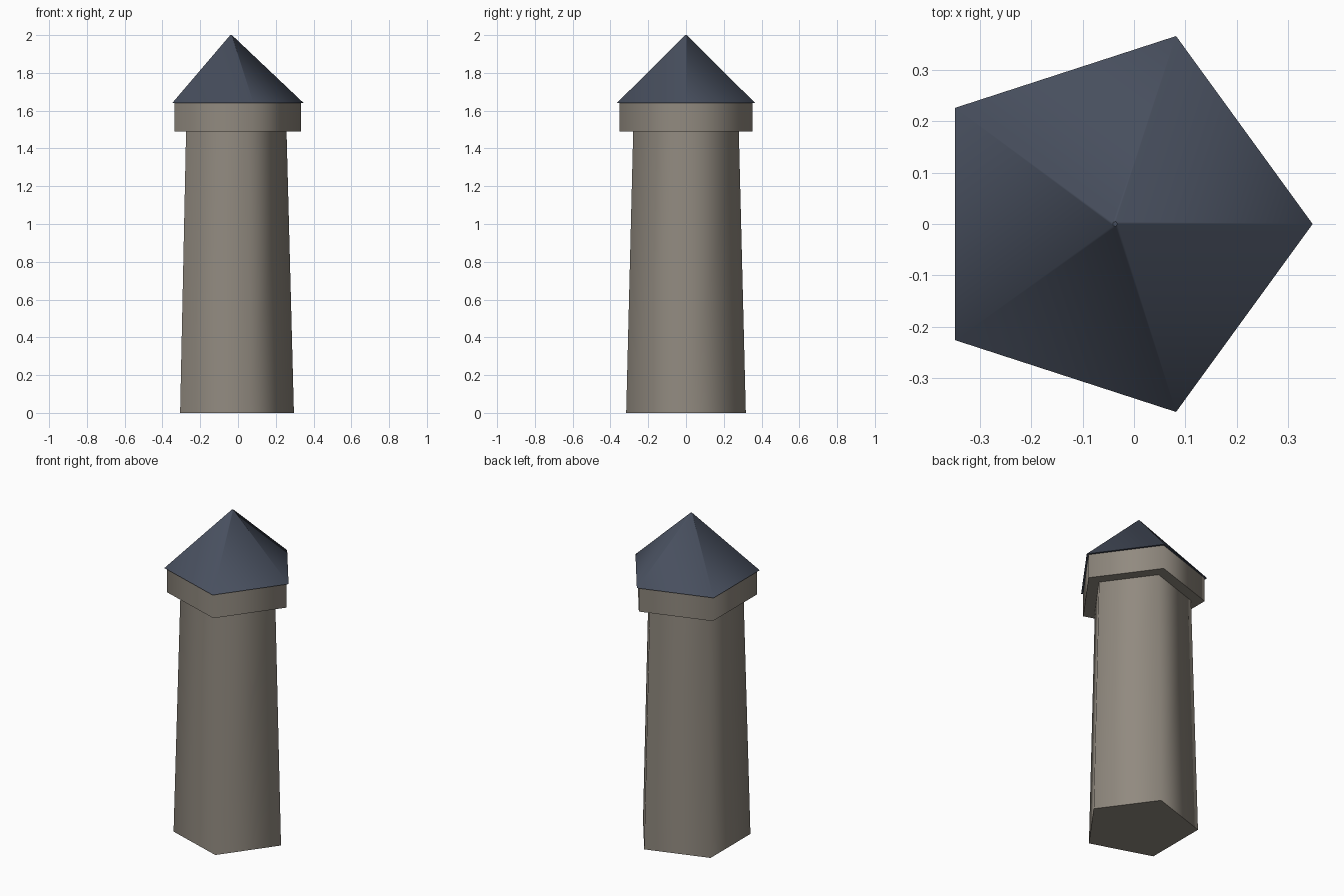
import bpy, bmesh, math

default_cube = bpy.data.objects.get("Cube")
if default_cube:
    bpy.data.objects.remove(default_cube, do_unlink=True)

SIDES = 5
AXIS_X = -0.037  # tower axis; puts the pentagon's bounding box on the origin


def material(name, colour):
    mat = bpy.data.materials.new(name)
    mat.use_nodes = True
    mat.diffuse_color = (*colour, 1)
    bsdf = mat.node_tree.nodes["Principled BSDF"]
    bsdf.inputs["Base Color"].default_value = (*colour, 1)
    bsdf.inputs["Roughness"].default_value = 0.9
    return mat


def frustum(name, z0, z1, r0, r1, mat):
    """Five-sided tapered prism, smooth round the sides with sharp rims."""
    bm = bmesh.new()
    rings = []
    for z, r in ((z0, r0), (z1, r1)):
        angles = [math.tau * i / SIDES for i in range(SIDES)]
        rings.append([bm.verts.new((r * math.cos(a), r * math.sin(a), z)) for a in angles])
    low, high = rings
    for i in range(SIDES):
        j = (i + 1) % SIDES
        bm.faces.new((low[i], low[j], high[j], high[i])).smooth = True
    for cap in (bm.faces.new(low[::-1]), bm.faces.new(high)):
        for edge in cap.edges:
            edge.smooth = False
    mesh = bpy.data.meshes.new(name)
    bm.to_mesh(mesh)
    bm.free()
    mesh.materials.append(mat)
    obj = bpy.data.objects.new(name, mesh)
    obj.location.x = AXIS_X
    bpy.context.collection.objects.link(obj)
    return obj


stone = material("warm grey stone", (0.285, 0.255, 0.215))
slate = material("blue grey slate", (0.064, 0.078, 0.112))

# Tapered shaft, overhanging collar and pointed roof
frustum("tower_shaft", 0, 1.49, 0.333, 0.294, stone)
frustum("tower_collar", 1.49, 1.64, 0.371, 0.371, stone)
frustum("tower_roof", 1.64, 2.0, 0.385, 0.005, slate)
